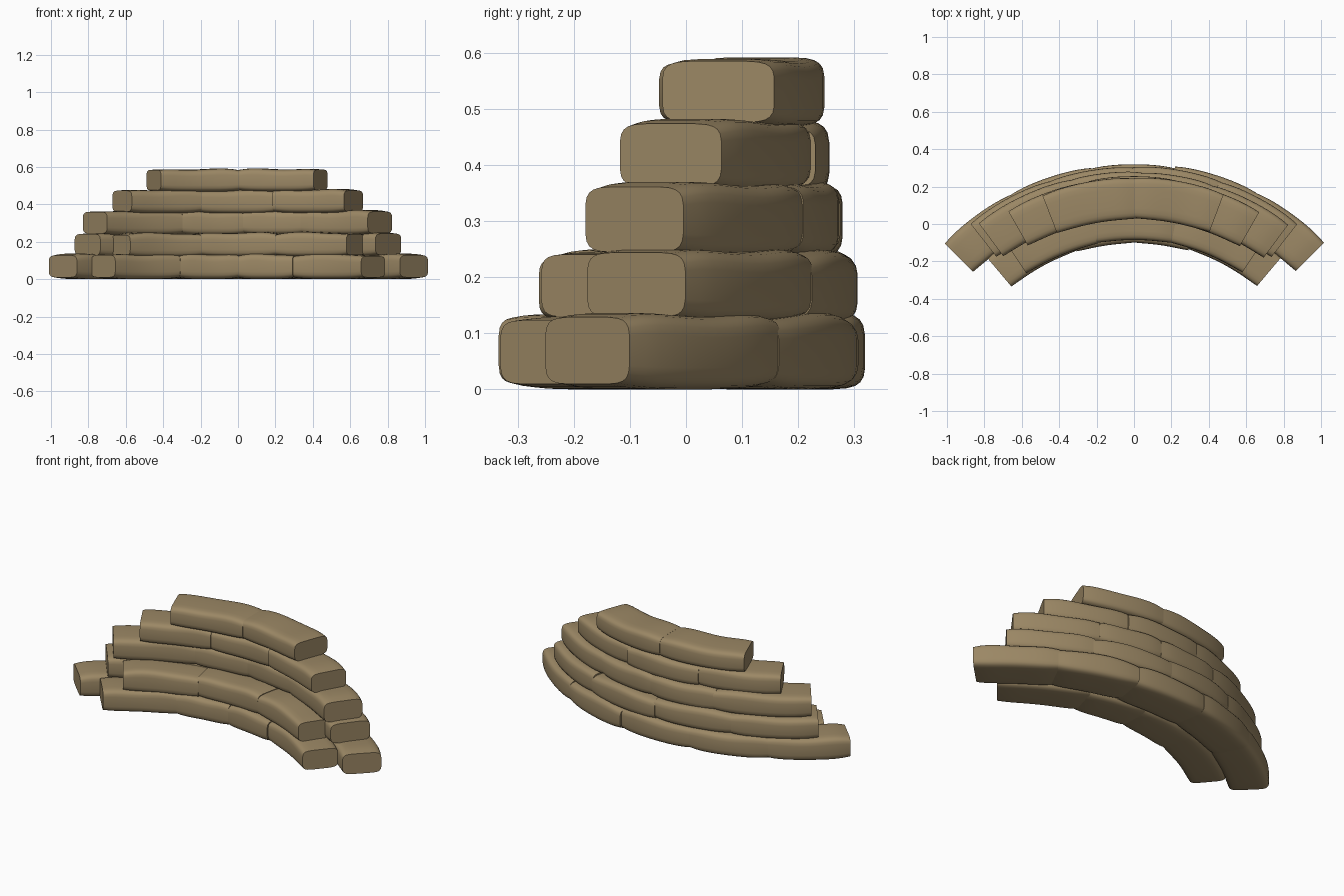
import bpy, bmesh, math, random

random.seed(4)
cube = bpy.data.objects.get("Cube")
if cube:
    bpy.data.objects.remove(cube, do_unlink=True)

# Burlap material
burlap = bpy.data.materials.new("brown_burlap")
burlap.use_nodes = True
colour = (0.33, 0.245, 0.13, 1)
burlap.diffuse_color = colour
bsdf = burlap.node_tree.nodes["Principled BSDF"]
bsdf.inputs["Base Color"].default_value = colour
bsdf.inputs["Roughness"].default_value = 0.9

CENTRE_Y = -1.11   # centre of the curved wall
SIDES = 24         # points round a bag
STEPS = 12         # stations along a bag


def power(v, p):
    return math.copysign(abs(v) ** p, v)


def sandbag(name, start, end, inner, outer, low, high):
    """Stuffed bag swept along the wall's arc between two angles in degrees."""
    bm = bmesh.new()
    mid_r, half_r = (inner + outer) / 2, (outer - inner) / 2
    mid_z, half_z = (low + high) / 2, (high - low) / 2
    phase = random.uniform(0, math.tau)
    rings = []
    for i in range(STEPS + 1):
        t = i / STEPS
        angle = math.radians(start + (end - start) * t)
        bulge = 1 - abs(2 * t - 1) ** 4
        width = half_r * (0.95 + 0.05 * bulge)
        height = half_z * (0.86 + 0.14 * bulge)
        sag = 0.004 * math.sin(phase + t * 7)
        ring = []
        for k in range(SIDES):
            a = math.tau * (k + 0.5) / SIDES
            r = mid_r + width * power(math.cos(a), 0.36)
            z = mid_z + height * power(math.sin(a), 0.42)
            if z > mid_z:
                z += sag
            ring.append(bm.verts.new((r * math.sin(angle), CENTRE_Y + r * math.cos(angle), z)))
        rings.append(ring)
    for a, b in zip(rings, rings[1:]):
        for k in range(SIDES):
            n = (k + 1) % SIDES
            bm.faces.new((a[k], a[n], b[n], b[k]))
    bm.faces.new(rings[0])
    bm.faces.new(rings[-1])
    bmesh.ops.recalc_face_normals(bm, faces=bm.faces)
    mesh = bpy.data.meshes.new(name)
    bm.to_mesh(mesh)
    bm.free()
    mesh.materials.append(burlap)
    bag = bpy.data.objects.new(name, mesh)
    bpy.context.collection.objects.link(bag)
    bpy.ops.object.select_all(action="DESELECT")
    bag.select_set(True)
    bpy.context.view_layer.objects.active = bag
    bpy.ops.object.shade_smooth_by_angle(angle=math.radians(45))


# Courses: name, inner radius, outer radius, bottom, top, seam angles
courses = [
    ("bottom_back", 1.21, 1.435, 0.0, 0.135, (-45, -27, -9.5, 9, 27, 45)),
    ("bottom_front", 1.01, 1.22, 0.0, 0.135, (-40, -17.5, 0, 16.5, 40)),
    ("second_back", 1.18, 1.415, 0.12, 0.25, (-38, -19, 0, 19, 38)),
    ("second_front", 1.02, 1.21, 0.12, 0.25, (-34, -11, 11, 34)),
    ("third", 1.16, 1.39, 0.235, 0.368, (-36.5, -14.5, 1.5, 17, 36.5)),
    ("fourth", 1.14, 1.36, 0.352, 0.48, (-29.5, -10, 9.5, 29.5)),
    ("top", 1.135, 1.36, 0.465, 0.588, (-21, 0.3, 20.5)),
]

for name, inner, outer, low, high, seams in courses:
    for i, (start, end) in enumerate(zip(seams, seams[1:]), 1):
        shift = random.uniform(-0.006, 0.006)
        lift = 0 if low == 0 else random.uniform(-0.004, 0.003)
        sandbag(f"{name}_sandbag_{i}", start - 0.2, end + 0.2,
                inner + shift, outer + shift, low + lift, high + lift)
